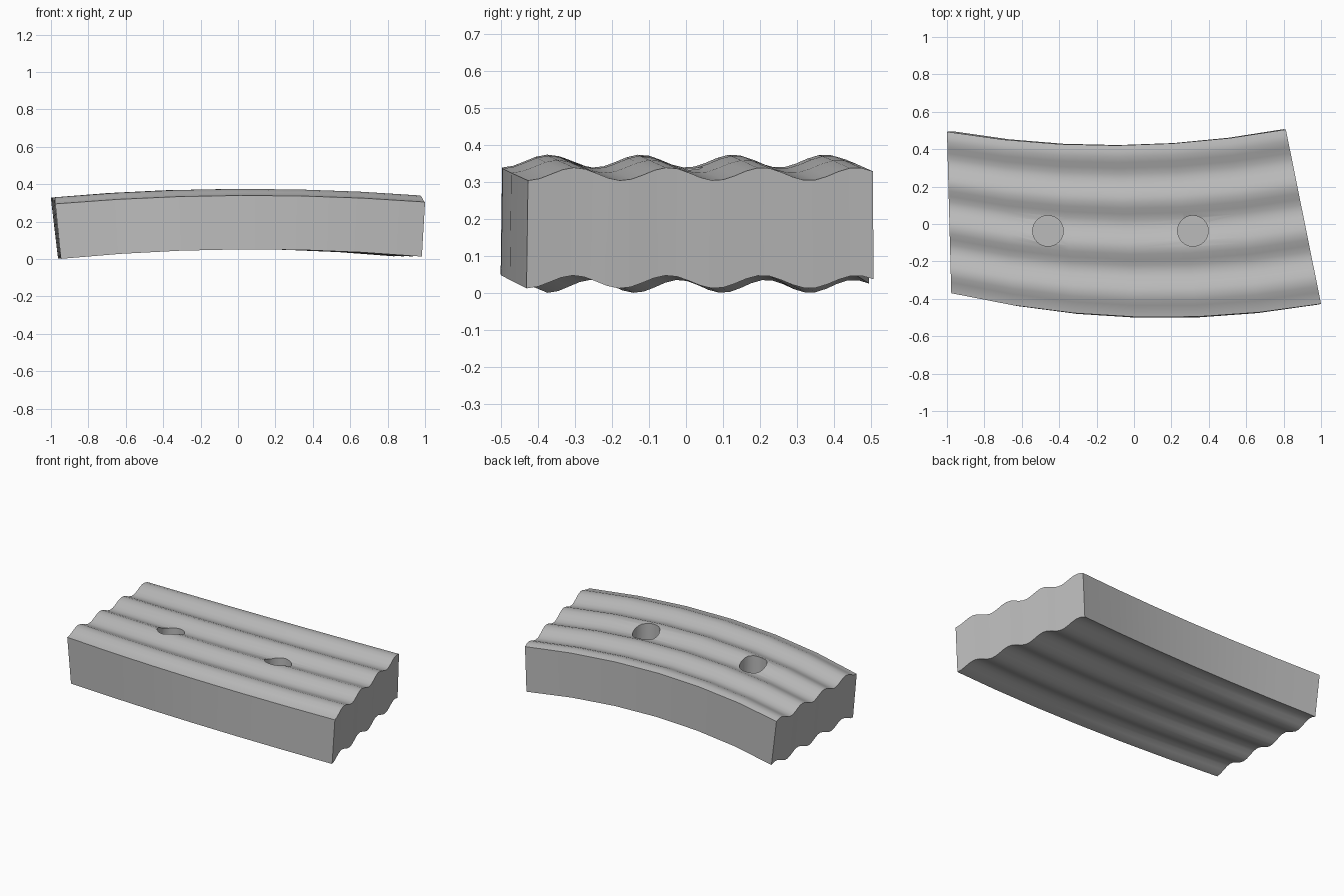
import bpy, bmesh, math
from mathutils import Vector

cube = bpy.data.objects.get("Cube")
if cube:
    bpy.data.objects.remove(cube)

grey = bpy.data.materials.new("plain grey")
grey.use_nodes = True
COLOUR = (0.5, 0.5, 0.5, 1)
grey.diffuse_color = COLOUR
grey.node_tree.nodes["Principled BSDF"].inputs["Base Color"].default_value = COLOUR

SEGMENTS, STEPS = 6, 30        # along the length, across the waves
WAVES, AMPLITUDE = 3.68, 0.0175


def bow(u, start, middle, end):
    """Parabola through three values at u = 0, 0.5 and 1."""
    return (start * 2 * (u - 0.5) * (u - 1) + middle * 4 * u * (1 - u)
            + end * 2 * u * (u - 0.5))


def slab_point(u, v, top):
    """u runs left to right in x, v from the front edge to the back."""
    front = Vector((-0.977 + 1.977 * u, bow(u, -0.37, -0.497, -0.427)))
    back = Vector((-1 + 1.812 * u, bow(u, 0.493, 0.42, 0.505)))
    if not top:                # the ends lean inwards towards the bottom
        front += Vector((0.03 - 0.047 * u, -0.004))
        back += Vector((0.035 - 0.047 * u, 0.002))
    p = front.lerp(back, v)
    wave = -AMPLITUDE * math.cos(2 * math.pi * WAVES * v)
    base = bow(u, 0.312, 0.357, 0.322) if top else bow(u, 0.0185, 0.069, 0.0305)
    return (p.x, p.y, base + wave)


# Wavy slab: a loop of cross-section points bridged along the length
bm = bmesh.new()
rings = []
for i in range(SEGMENTS + 1):
    u = i / SEGMENTS
    ring = [bm.verts.new(slab_point(u, j / STEPS, True)) for j in range(STEPS + 1)]
    ring += [bm.verts.new(slab_point(u, j / STEPS, False)) for j in range(STEPS, -1, -1)]
    rings.append(ring)
for a, b in zip(rings, rings[1:]):
    for k in range(len(a)):
        n = (k + 1) % len(a)
        bm.faces.new((a[k], a[n], b[n], b[k]))
# End faces, as strips from top to bottom
for ring in (rings[0], rings[-1]):
    for j in range(STEPS):
        bm.faces.new((ring[j], ring[j + 1], ring[-2 - j], ring[-1 - j]))
bmesh.ops.recalc_face_normals(bm, faces=bm.faces)
mesh = bpy.data.meshes.new("wavy_slab")
bm.to_mesh(mesh)
bm.free()
slab = bpy.data.objects.new("wavy_slab", mesh)
bpy.context.collection.objects.link(slab)
mesh.materials.append(grey)

# Two blind round holes in the top
cutters = []
for side, x in (("right", -0.46), ("left", 0.315)):
    bpy.ops.mesh.primitive_cylinder_add(vertices=32, radius=0.082, depth=0.4,
                                        location=(x, -0.037, 0.36))
    cutter = bpy.context.object
    cutter.name = side + "_hole_cutter"
    cutter.data.materials.append(grey)
    cutter.hide_render = True
    cut = slab.modifiers.new(side + "_hole", "BOOLEAN")
    cut.operation, cut.solver, cut.object = "DIFFERENCE", "EXACT", cutter
    cutters.append(cutter)

bpy.ops.object.select_all(action="DESELECT")
slab.select_set(True)
bpy.context.view_layer.objects.active = slab
for name in [m.name for m in slab.modifiers]:
    bpy.ops.object.modifier_apply(modifier=name)
for cutter in cutters:
    bpy.data.objects.remove(cutter)
bpy.ops.object.shade_smooth_by_angle(angle=math.radians(35))
